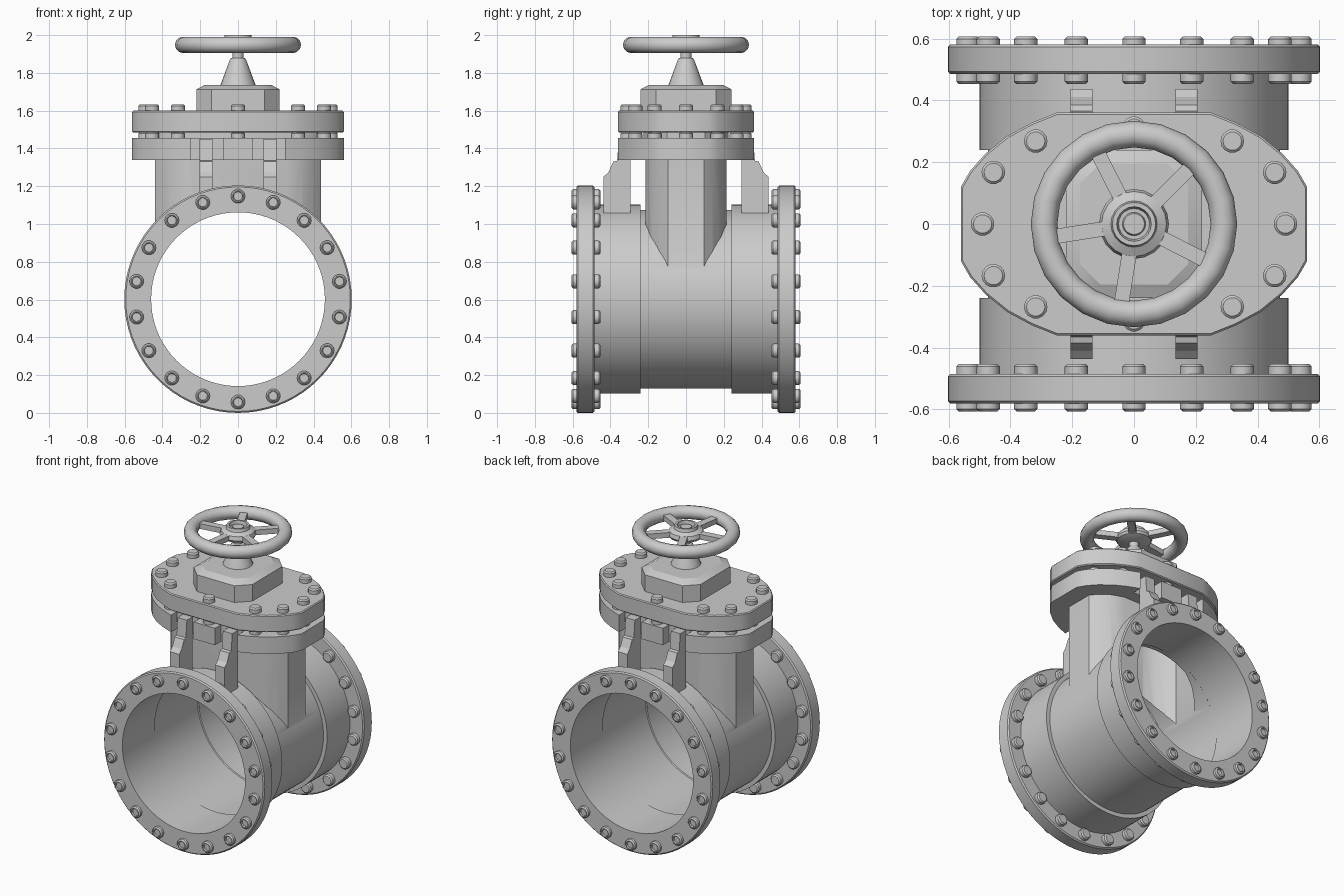
import bpy, bmesh
from math import sin, cos, tau, pi, radians
from mathutils import Matrix, Vector

if "Cube" in bpy.data.objects:
    bpy.data.objects.remove(bpy.data.objects["Cube"])

CZ = 0.602                                  # height of the pipe axis
TO_BACK = Matrix.Rotation(-pi / 2, 4, 'X')  # local z -> +y
TO_FRONT = Matrix.Rotation(pi / 2, 4, 'X')  # local z -> -y


def finish(name, bm, smooth=30):
    bmesh.ops.recalc_face_normals(bm, faces=bm.faces)
    me = bpy.data.meshes.new(name)
    bm.to_mesh(me)
    bm.free()
    ob = bpy.data.objects.new(name, me)
    bpy.context.collection.objects.link(ob)
    if smooth:
        bpy.ops.object.select_all(action='DESELECT')
        bpy.context.view_layer.objects.active = ob
        ob.select_set(True)
        bpy.ops.object.shade_smooth_by_angle(angle=radians(smooth))
    return ob


def lathe(bm, profile, mat=Matrix(), n=64, closed=False):
    """Turn (radius, height) points around local z."""
    rings = [[bm.verts.new(mat @ Vector((r * cos(tau * i / n), r * sin(tau * i / n), h)))
              for i in range(n)] for r, h in profile]
    pairs = list(zip(rings, rings[1:]))
    if closed:
        pairs.append((rings[-1], rings[0]))
    else:
        bm.faces.new(rings[0])
        bm.faces.new(rings[-1])
    for a, b in pairs:
        for i in range(n):
            j = (i + 1) % n
            bm.faces.new((a[i], a[j], b[j], b[i]))


def prism(bm, pts, direction):
    """Extrude a closed outline of 3D points."""
    face = bm.faces.new([bm.verts.new(p) for p in pts])
    new = bmesh.ops.extrude_face_region(bm, geom=[face], use_keep_orig=True)['geom']
    bmesh.ops.translate(bm, vec=direction, verts=[v for v in new if isinstance(v, bmesh.types.BMVert)])


def four_way(quarter):
    """Mirror a quarter outline (from +y edge round to +x edge) into a full loop."""
    q = quarter
    right = q + [(x, -y) for x, y in reversed(q)]
    return right + [(-x, y) for x, y in reversed(right)]


def plate(name, outline, z0, z1, scale=1.0, bevel=0.0, smooth=30):
    bm = bmesh.new()
    prism(bm, [(x * scale, y * scale, z0) for x, y in outline], (0, 0, z1 - z0))
    ob = finish(name, bm, smooth)
    if bevel:
        m = ob.modifiers.new('bevel', 'BEVEL')
        m.width, m.segments = bevel, 1
    return ob


def boolean(ob, other, op):
    m = ob.modifiers.new(op, 'BOOLEAN')
    m.object, m.operation, m.solver = other, op, 'EXACT'
    bpy.context.view_layer.objects.active = ob
    bpy.ops.object.modifier_apply(modifier=m.name)
    bpy.data.objects.remove(other)


AXIS = Matrix.Translation((0, 0, CZ)) @ TO_BACK
NECK = four_way([(0.26, 0.215), (0.34, 0.185), (0.40, 0.14), (0.44, 0.095)])
RIM = [(0.25, 0.36), (0.33, 0.328), (0.41, 0.285), (0.48, 0.228), (0.53, 0.172), (0.56, 0.12)]

# Pipe body with end collars and flanges
half = [(0.473, 0.24), (0.50, 0.24), (0.50, 0.485), (0.594, 0.485), (0.602, 0.493),
        (0.602, 0.573), (0.594, 0.581)]
bm = bmesh.new()
lathe(bm, [(r, -y) for r, y in reversed(half)] + half, AXIS, 72)
body = finish('valve_body', bm, 0)

# Gate neck and notched lower flange, joined to the body and hollowed
boolean(body, plate('neck', NECK, 0.70, 1.36, smooth=0), 'UNION')
notched = four_way([(0.08, 0.36), (0.08, 0.295), (0.25, 0.295)] + RIM)
boolean(body, plate('lower_flange', notched, 1.34, 1.455, smooth=0), 'UNION')
bm = bmesh.new()
bore = [(0.465, 0.23), (0.46, 0.235), (0.46, 0.7)]
lathe(bm, [(r, -y) for r, y in reversed(bore)] + bore, AXIS, 72)
boolean(body, finish('bore_cutter', bm, 0), 'DIFFERENCE')
boolean(body, plate('neck_cutter', NECK, 0.66, 1.5, 0.93, smooth=0), 'DIFFERENCE')
bpy.ops.object.select_all(action='DESELECT')
body.select_set(True)
bpy.context.view_layer.objects.active = body
bpy.ops.object.shade_smooth_by_angle(angle=radians(30))

# Gasket, bonnet plate and bonnet box
plate('gasket', NECK, 1.45, 1.49, 1.05)
plate('upper_flange', four_way(RIM), 1.485, 1.60, bevel=0.006)
bm = bmesh.new()
levels = [(0.22, 0.24, 0.08, 1.595), (0.22, 0.24, 0.08, 1.713), (0.175, 0.195, 0.065, 1.737)]
loops = [[bm.verts.new((x, y, z)) for x, y in four_way([(a - c, b), (a, b - c)])]
         for a, b, c, z in levels]
for lo, hi in zip(loops, loops[1:]):
    for i in range(8):
        bm.faces.new((lo[i], lo[(i + 1) % 8], hi[(i + 1) % 8], hi[i]))
bm.faces.new(loops[0])
bm.faces.new(loops[-1])
finish('bonnet_box', bm, 20)


def bolt(bm, loc, rot, h, r=0.038, cupped=False):
    prof = [(r, -0.01), (r, h - 0.008), (r - 0.008, h)]
    if cupped:
        prof += [(r - 0.013, h), (r - 0.015, h - 0.012)]
    lathe(bm, prof, Matrix.Translation(loc) @ rot, 14)


# Bolts around both pipe flanges
bm = bmesh.new()
for i in range(18):
    x, z = 0.545 * sin(tau * i / 18), CZ + 0.545 * cos(tau * i / 18)
    for s, out, back in ((1, TO_BACK, TO_FRONT), (-1, TO_FRONT, TO_BACK)):
        bolt(bm, (x, s * 0.581, z), out, 0.025, cupped=True)
        bolt(bm, (x, s * 0.485, z), back, 0.032)
finish('pipe_flange_bolts', bm)

# Bolts through the bonnet flanges
bm = bmesh.new()
spots = {(sx * x, sy * y) for x, y in ((0.49, 0), (0.455, 0.167), (0.318, 0.268), (0, 0.31))
         for sx in (1, -1) for sy in (1, -1)}
for x, y in sorted(spots):
    bolt(bm, (x, y, 1.60), Matrix(), 0.033)
    bolt(bm, (x, y, 1.455), Matrix(), 0.031)
finish('bonnet_bolts', bm)

# Stepped support ribs between the pipe and the lower flange
bm = bmesh.new()
rib = [(0.295, 1.05), (0.295, 1.45), (0.355, 1.45), (0.365, 1.335), (0.385, 1.33),
       (0.41, 1.275), (0.436, 1.25), (0.436, 1.05)]
for sy in (1, -1):
    for x in (-0.205, 0.135):
        prism(bm, [(x, sy * y, z) for y, z in rib], (0.07, 0, 0))
finish('support_ribs', bm, 0)

# Stem cone
bm = bmesh.new()
lathe(bm, [(0.095, 1.73), (0.045, 1.865), (0.037, 1.877), (0.03, 1.88), (0.03, 1.93)], n=24)
finish('stem', bm)

# Handwheel: rim, hub and five spokes
bpy.ops.mesh.primitive_torus_add(major_radius=0.291, minor_radius=0.043, major_segments=24,
                                 minor_segments=12, location=(0, 0, 1.948))
bpy.context.object.name = 'handwheel_rim'
bpy.ops.object.shade_smooth_by_angle(angle=radians(40))
bm = bmesh.new()
lathe(bm, [(0.065, 1.91), (0.105, 1.925), (0.113, 1.94), (0.105, 1.965), (0.075, 1.98),
           (0.07, 2.0), (0.056, 2.0), (0.05, 1.975), (0.038, 1.975), (0.034, 1.988),
           (0.012, 1.988)], n=20)
finish('handwheel_hub', bm)
bm = bmesh.new()
for i in range(5):
    m = Matrix.Rotation(radians(45 + 72 * i), 4, 'Z') @ Matrix.Translation((0.185, 0, 1.947))
    bmesh.ops.create_cube(bm, size=1, matrix=m @ Matrix.Diagonal((0.18, 0.048, 0.035, 1)))
finish('handwheel_spokes', bm, 0)
